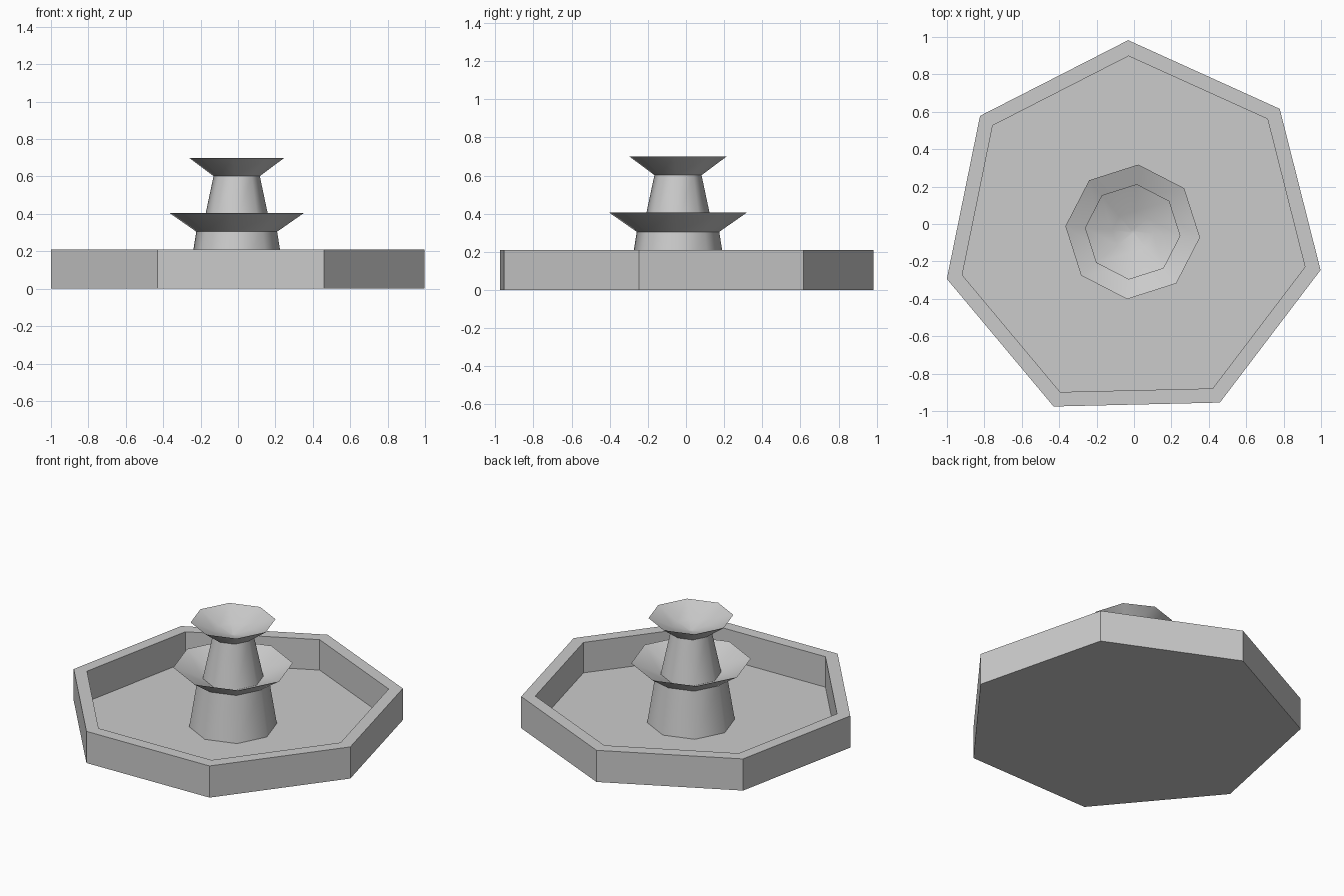
import bpy, bmesh
from math import cos, sin, radians, pi

if "Cube" in bpy.data.objects:
    bpy.data.objects.remove(bpy.data.objects["Cube"])

CX, CY = -0.007, -0.042   # shared fountain axis


def lathe(name, profile, sides, start_deg, smooth=False):
    """Turn a (radius, z) profile into a closed low-poly solid."""
    bm = bmesh.new()
    rings = []
    for r, z in profile:
        rings.append([bm.verts.new((CX + r * cos(radians(start_deg) + 2 * pi * i / sides),
                                    CY + r * sin(radians(start_deg) + 2 * pi * i / sides), z))
                      for i in range(sides)])
    for a, b in zip(rings, rings[1:]):
        for i in range(sides):
            j = (i + 1) % sides
            bm.faces.new((a[i], a[j], b[j], b[i]))
    bm.faces.new(rings[0][::-1])
    top = bm.faces.new(rings[-1])
    if smooth:
        bmesh.ops.poke(bm, faces=[top])
    bmesh.ops.recalc_face_normals(bm, faces=bm.faces[:])
    mesh = bpy.data.meshes.new(name)
    bm.to_mesh(mesh)
    bm.free()
    obj = bpy.data.objects.new(name, mesh)
    bpy.context.collection.objects.link(obj)
    if smooth:
        bpy.ops.object.select_all(action='DESELECT')
        obj.select_set(True)
        bpy.context.view_layer.objects.active = obj
        bpy.ops.object.shade_smooth_by_angle(angle=radians(50))
    return obj


# Seven-sided basin with a raised rim and sunken floor
lathe("basin", [(1.025, 0), (1.025, 0.21), (0.94, 0.21), (0.94, 0.008)], 7, 91.35)

# Eight-sided tiered centrepiece: lower column, lower bowl, upper column, upper bowl
lathe("tiered_fountain", [
    (0.265, 0.006), (0.217, 0.305),
    (0.361, 0.405), (0.183, 0.325),
    (0.124, 0.602),
    (0.256, 0.7), (0.11, 0.635), (0.01, 0.605),
], 8, 85.2, smooth=True)
